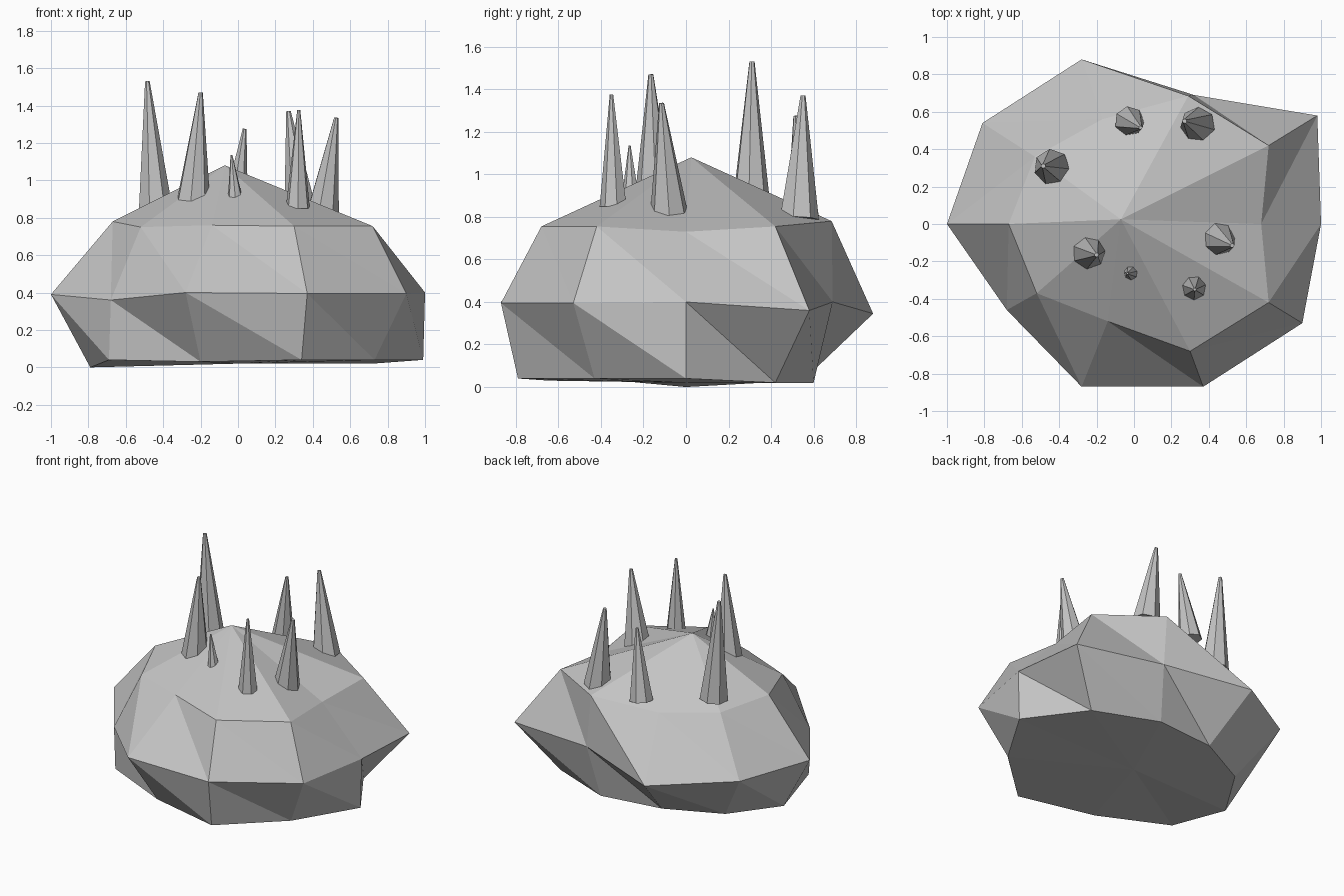
import bpy
import bmesh
from mathutils import Vector

default_cube = bpy.data.objects.get("Cube")
if default_cube:
    bpy.data.objects.remove(default_cube, do_unlink=True)


def make_material(name, colour):
    material = bpy.data.materials.new(name)
    material.use_nodes = True
    material.diffuse_color = colour
    material.node_tree.nodes["Principled BSDF"].inputs["Base Color"].default_value = colour
    return material


stone_grey = make_material("stone grey", (0.55, 0.55, 0.55, 1))


def finish(name, bm):
    """Turn a bmesh into a flat-shaded stone object."""
    bmesh.ops.recalc_face_normals(bm, faces=bm.faces)
    mesh = bpy.data.meshes.new(name)
    bm.to_mesh(mesh)
    bm.free()
    mesh.materials.append(stone_grey)
    obj = bpy.data.objects.new(name, mesh)
    bpy.context.collection.objects.link(obj)
    return obj


def bridge(bm, lower, upper, lean):
    """Join two rings with triangles; every diagonal leans the same way."""
    count = len(lower)
    for i in range(count):
        j = (i + 1) % count
        bm.faces.new((lower[i], lower[j], upper[i]))
        bm.faces.new((upper[i], lower[j], upper[j]))


def fan(bm, ring, centre):
    """Close a ring with triangles meeting at one point."""
    hub = bm.verts.new(centre)
    for i, vert in enumerate(ring):
        bm.faces.new((vert, ring[(i + 1) % len(ring)], hub))


# Boulder: three uneven ten-sided rings, listed counter-clockwise from +x
foot_ring = [(.99, 0, .04), (.72, .42, .02), (.27, .6, .02), (-.19, .55, .03),
             (-.57, .36, .02), (-.79, 0, 0), (-.69, -.43, .04),
             (-.2, -.645, .03), (.34, -.79, .04), (.73, -.43, .04)]
belly_ring = [(1, 0, .4), (.98, .58, .36), (.32, .69, .4), (-.28, .88, .345),
              (-.81, .54, .39), (-1, 0, .39), (-.68, -.46, .36),
              (-.28, -.87, .4), (.37, -.87, .395), (.9, -.53, .395)]
shoulder_ring = [(.68, 0, .73), (.72, .42, .755), (.29, .685, .78), (-.17, .56, .73),
                 (-.53, .36, .75), (-.67, 0, .78), (-.52, -.37, .75),
                 (-.14, -.52, .76), (.3, -.68, .755), (.72, -.42, .755)]

boulder = bmesh.new()
foot, belly, shoulder = [[boulder.verts.new(point) for point in ring]
                         for ring in (foot_ring, belly_ring, shoulder_ring)]
bridge(boulder, foot, belly, True)
bridge(boulder, belly, shoulder, True)
fan(boulder, shoulder, (-.07, .025, 1.08))
fan(boulder, foot, (0, 0, .02))
finish("boulder", boulder)


# Spikes: thin leaning cones with blunt tips
def make_spike(name, base, tip, radius, sides=7):
    base, tip = Vector(base), Vector(tip)
    axis = tip - base
    bm = bmesh.new()
    bmesh.ops.create_cone(bm, cap_ends=True, segments=sides, radius1=radius,
                          radius2=radius * .13, depth=axis.length)
    matrix = axis.to_track_quat("Z", "Y").to_matrix().to_4x4()
    matrix.translation = (base + tip) / 2
    bmesh.ops.transform(bm, matrix=matrix, verts=bm.verts)
    return finish(name, bm)


make_spike("left_back_spike", (.34, .53, .79), (.27, .55, 1.37), .095)
make_spike("middle_back_spike", (-.025, .55, .78), (.035, .515, 1.275), .08)
make_spike("right_back_spike", (-.44, .305, .81), (-.485, .31, 1.53), .097)
make_spike("right_front_spike", (-.24, -.15, .89), (-.2, -.165, 1.47), .092)
make_spike("small_front_spike", (-.015, -.26, .905), (-.035, -.265, 1.135), .04)
make_spike("left_front_spike", (.32, -.34, .85), (.325, -.35, 1.375), .066)
make_spike("left_side_spike", (.45, -.08, .82), (.525, -.115, 1.335), .09)
